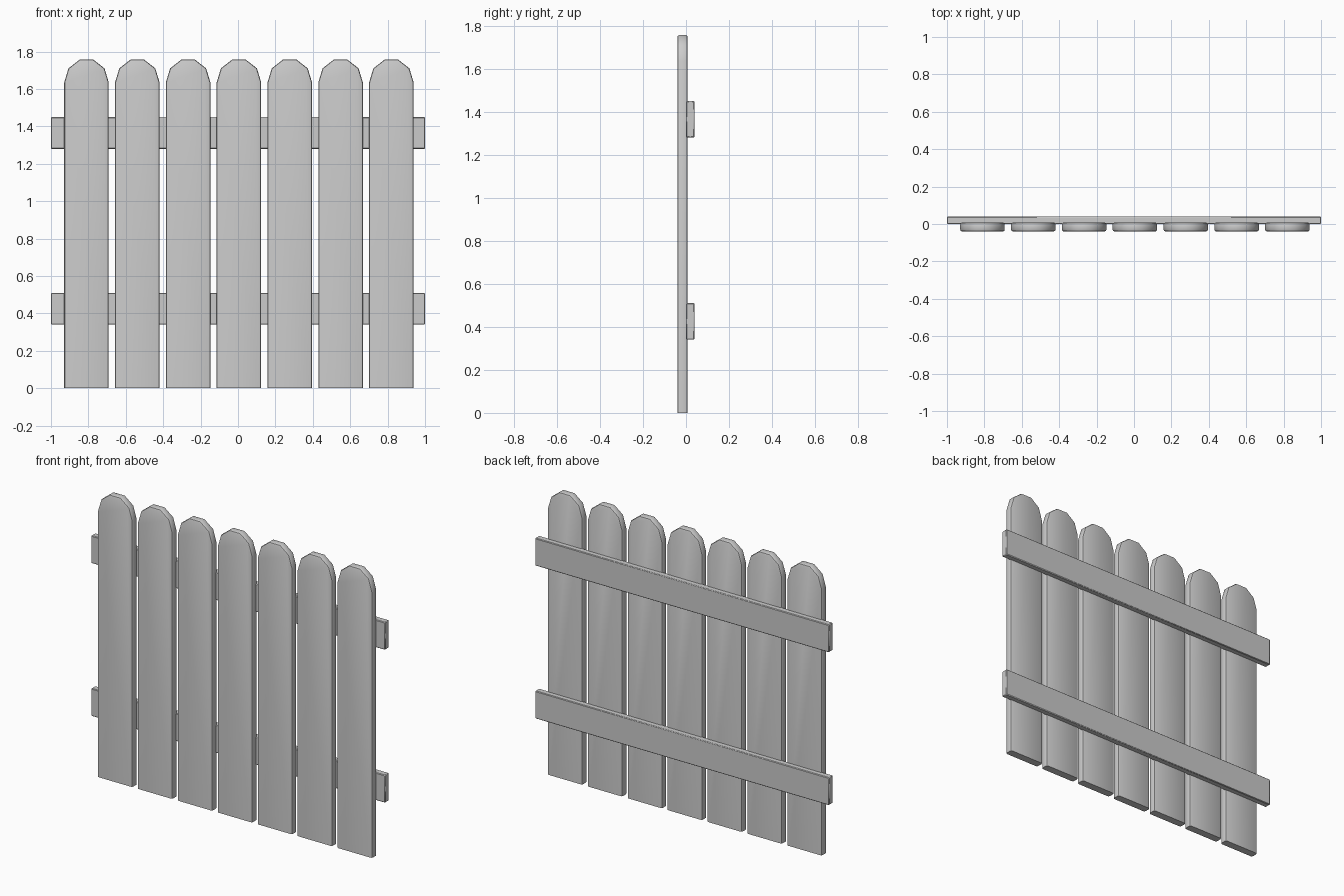
import bpy, bmesh, math

if "Cube" in bpy.data.objects:
    bpy.data.objects.remove(bpy.data.objects["Cube"])


def finish(bm, name, edges, width, segments):
    """Bevel the chosen edges and turn the bmesh into a smooth-by-angle object."""
    bmesh.ops.bevel(bm, geom=edges, offset=width, segments=segments,
                    profile=0.5, affect='EDGES', clamp_overlap=True)
    bmesh.ops.recalc_face_normals(bm, faces=bm.faces[:])
    mesh = bpy.data.meshes.new(name)
    bm.to_mesh(mesh)
    bm.free()
    ob = bpy.data.objects.new(name, mesh)
    bpy.context.collection.objects.link(ob)
    bpy.ops.object.select_all(action='DESELECT')
    ob.select_set(True)
    bpy.context.view_layer.objects.active = ob
    bpy.ops.object.shade_smooth_by_angle(angle=math.radians(40))
    return ob


def picket(name, x, half=0.119, shoulder=1.635, rise=0.128, front=-0.04, back=0.008):
    # five-sided rounded top on a straight board
    outline = [(-half, 0), (half, 0)]
    outline += [(half * math.cos(math.radians(a)),
                 shoulder + rise * math.sin(math.radians(a)))
                for a in range(0, 181, 36)]
    bm = bmesh.new()
    face = bm.faces.new([bm.verts.new((x + px, front, pz)) for px, pz in outline])
    ext = bmesh.ops.extrude_face_region(bm, geom=[face])
    verts = [g for g in ext['geom'] if isinstance(g, bmesh.types.BMVert)]
    bmesh.ops.translate(bm, verts=verts, vec=(0, back - front, 0))
    # round the front and back rims, leaving the sawn bottom square
    rims = [e for e in bm.edges
            if abs(e.verts[0].co.y - e.verts[1].co.y) < 1e-5
            and max(v.co.z for v in e.verts) > 0.01]
    return finish(bm, name, rims, 0.01, 2)


def rail(name, z0, z1, y0=0.0, y1=0.04):
    # horizontal board behind the pickets
    bm = bmesh.new()
    bmesh.ops.create_cube(bm, size=1)
    for v in bm.verts:
        v.co.x *= 2.0
        v.co.y = y0 + (v.co.y + 0.5) * (y1 - y0)
        v.co.z = z0 + (v.co.z + 0.5) * (z1 - z0)
    return finish(bm, name, bm.edges[:], 0.004, 1)


# seven evenly spaced pickets
for i in range(7):
    picket(f"picket_{i + 1}", 0.005 + (i - 3) * 0.2717)

# two rails
rail("lower_rail", 0.34, 0.51)
rail("upper_rail", 1.28, 1.45)
